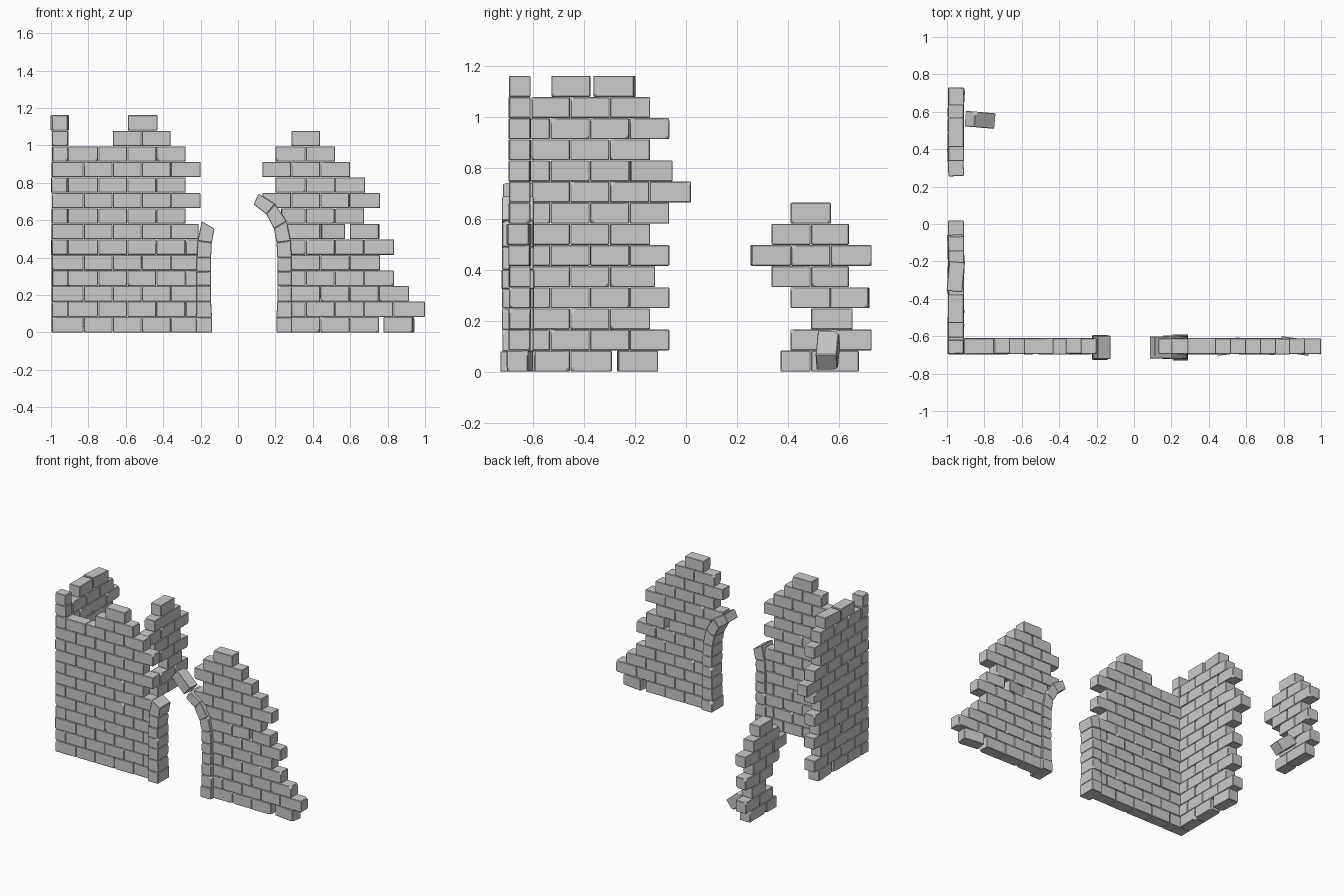
import bpy, bmesh, random
from math import radians
from mathutils import Matrix, Vector

if "Cube" in bpy.data.objects:
    bpy.data.objects.remove(bpy.data.objects["Cube"])

random.seed(7)
COURSE = 0.083      # course height
PITCH = 0.1555      # brick length including joint
DEPTH = 0.084       # wall thickness


def finish(bm, name):
    mesh = bpy.data.meshes.new(name)
    bm.to_mesh(mesh)
    bm.free()
    ob = bpy.data.objects.new(name, mesh)
    bpy.context.collection.objects.link(ob)
    return ob


def chip(bm):
    # knock off a few corners, then ease every edge slightly
    corners = random.sample(list(bm.verts), random.choice((1, 2, 2, 3)))
    for v in corners:
        bmesh.ops.bevel(bm, geom=[v], offset=random.uniform(0.01, 0.022),
                        segments=1, profile=0.5, affect='VERTICES')
    bmesh.ops.bevel(bm, geom=list(bm.edges), offset=0.003,
                    segments=1, profile=0.5, affect='EDGES', clamp_overlap=True)
    bmesh.ops.recalc_face_normals(bm, faces=list(bm.faces))


def merge(target, bm, matrix=Matrix()):
    bm.transform(matrix)
    tmp = bpy.data.meshes.new("tmp")
    bm.to_mesh(tmp)
    bm.free()
    target.from_mesh(tmp)
    bpy.data.meshes.remove(tmp)


def brick(target, size, matrix):
    bm = bmesh.new()
    bmesh.ops.create_cube(bm, size=1, matrix=Matrix.Diagonal((*size, 1)))
    chip(bm)
    merge(target, bm, matrix)


def wall(name, rows, phase, place, twisted=()):
    """rows: (course, start, end); phase: joint offset for even courses."""
    bm = bmesh.new()
    for course, a, b in rows:
        joint = phase + (PITCH / 2 if course % 2 else 0) - 20 * PITCH
        cuts = [a]
        while joint < b - 0.035:
            if joint > a + 0.035:
                cuts.append(joint)
            joint += PITCH
        cuts.append(b)
        for s, e in zip(cuts, cuts[1:]):
            yaw = random.uniform(-0.6, 0.6)
            for tc, tx, ty in twisted:
                if tc == course and s < tx < e:
                    yaw = ty
            m = (place @ Matrix.Translation(((s + e) / 2, random.uniform(-.002, .002),
                                             (course + 0.5) * COURSE))
                 @ Matrix.Rotation(radians(yaw), 4, 'Z'))
            brick(bm, (e - s - 0.002, DEPTH, COURSE - 0.001), m)
    return finish(bm, name)


front = Matrix.Translation((0, -0.653, 0))
side = Matrix.Translation((-0.952, 0, 0)) @ Matrix.Rotation(radians(90), 4, 'Z')

# Front wall, left of the doorway (interlocks with the side wall at the corner)
ends = [-.2, -.2, -.2, -.2, -.2, -.2, -.21, -.28, -.2, -.28, -.2, -.28]
rows = [(i, -.91 if i % 2 else -.995, e) for i, e in enumerate(ends)]
rows += [(12, -.67, -.36), (13, -.59, -.43)]
wall("front_wall_left", rows, -.825, front)

# Front wall, right of the doorway, stepped down by decay
starts = [.25] * 7 + [.23, .13, .2, .13, .2, .285]
ends = [.755, 1.0, .915, .835, .76, .835, .57, .675, .76, .68, .6, .52, .44]
rows = [(i, s, e) for i, (s, e) in enumerate(zip(starts, ends))]
rows += [(0, .782, .94), (6, .6, .755)]
wall("front_wall_right", rows, .285, front,
     twisted=((0, .85, -8), (6, .52, 7), (6, .68, -3)))

# Side wall running back from the corner
ends = [-.29, -.065, -.14, -.065, -.12, -.065, -.14, -.065, .02, -.055, -.14, -.065, -.14]
rows = [(i, -.695 if i % 2 else -.608, e) for i, e in enumerate(ends)]
rows += [(0, -.27, -.11), (12, -.695, -.615), (13, -.695, -.62),
         (13, -.53, -.375), (13, -.362, -.2)]
wall("side_wall", rows, -.455, side, twisted=((13, -.28, -5), (0, -.2, 3), (9, -.1, 5)))

# Detached fragment of the side wall
spans = [(.37, .68), (.41, .73), (.49, .655), (.41, .72),
         (.335, .64), (.255, .73), (.335, .64), (.41, .57)]
wall("side_wall_fragment", [(i, a, b) for i, (a, b) in enumerate(spans)], .335, side,
     twisted=((5, .3, 3), (3, .6, -4)))

# Doorway arch: inner and outer edge points of each joint
JOINTS = [((.205, 0), (.29, 0)), ((.205, .08), (.29, .08)), ((.21, .165), (.287, .165)),
          ((.21, .25), (.287, .25)), ((.21, .325), (.287, .325)), ((.21, .4), (.287, .4)),
          ((.206, .48), (.282, .49)), ((.192, .555), (.26, .595)),
          ((.152, .632), (.198, .687)), ((.083, .685), (.11, .742))]


def arch(name, count, mirror):
    out = bmesh.new()
    for k, (lo, hi) in enumerate(zip(JOINTS[:count], JOINTS[1:count + 1])):
        bm = bmesh.new()
        half = (0.068 if k == 0 else 0.062) + random.uniform(-.003, .003)
        loops = []
        for y in (-.66 - half, -.66 + half):
            pts = (lo[0], lo[1], hi[1], hi[0])
            loops.append([bm.verts.new((0.066 - x if mirror else x, y, z)) for x, z in pts])
        f, b = loops
        bm.faces.new(f)
        bm.faces.new(b[::-1])
        for i in range(4):
            j = (i + 1) % 4
            bm.faces.new((f[j], f[i], b[i], b[j]))
        chip(bm)
        merge(out, bm)
    return finish(out, name)


arch("arch_right", 9, False)
arch("arch_left", 7, True)

# Fallen brick leaning against the fragment
bm = bmesh.new()
brick(bm, (.145, .083, .08), Matrix.Translation((-.823, .557, .084))
      @ Matrix.Rotation(radians(-5), 4, 'Z') @ Matrix.Rotation(radians(41), 4, 'Y'))
finish(bm, "fallen_brick")
